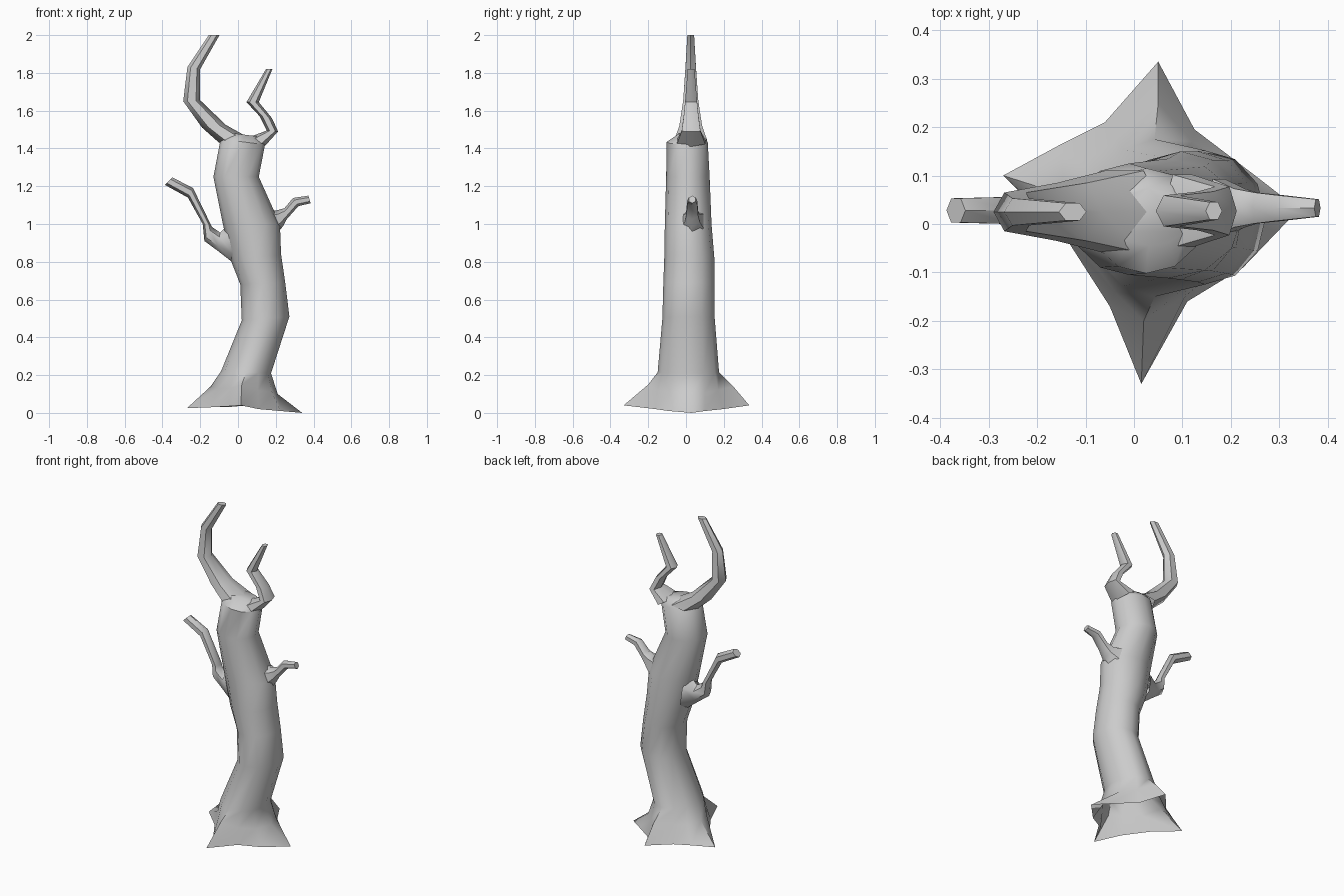
import bpy, bmesh, math


def section(a, b, y0, y1, n):
    """Elliptical ring through xz points a (left) and b (right), spanning y0..y1."""
    cx, cz, cy = (a[0] + b[0]) / 2, (a[1] + b[1]) / 2, (y0 + y1) / 2
    ux, uz, ry = (b[0] - a[0]) / 2, (b[1] - a[1]) / 2, (y1 - y0) / 2
    if n == 6:
        ry /= math.cos(math.pi / 6)
    pts = []
    for i in range(n):
        t = 2 * math.pi * i / n
        pts.append((cx + ux * math.cos(t), cy + ry * math.sin(t), cz + uz * math.cos(t)))
    return pts


def skin(name, rings, cap_end=True):
    """Bridge consecutive rings with quads, smooth shaded."""
    bm = bmesh.new()
    loops = [[bm.verts.new(p) for p in r] for r in rings]
    n = len(loops[0])
    for lo, hi in zip(loops, loops[1:]):
        for i in range(n):
            j = (i + 1) % n
            bm.faces.new((lo[i], lo[j], hi[j], hi[i]))
    if cap_end:
        bm.faces.new(loops[-1])
    bmesh.ops.recalc_face_normals(bm, faces=bm.faces)
    me = bpy.data.meshes.new(name)
    bm.to_mesh(me)
    bm.free()
    ob = bpy.data.objects.new(name, me)
    bpy.context.collection.objects.link(ob)
    bpy.ops.object.select_all(action='DESELECT')
    ob.select_set(True)
    bpy.context.view_layer.objects.active = ob
    bpy.ops.object.shade_smooth_by_angle(angle=math.radians(50))
    return ob


def branch(name, stations, yc):
    """Six-sided limb from (left point, right point, half depth) stations."""
    return skin(name, [section(a, b, yc - h, yc + h, 6) for a, b, h in stations])


# Root flare: four pointed roots with valleys between, open underneath
root_tips = [
    (0.34, 0.03, 0.0), (0.25, 0.10, 0.01), (0.125, 0.195, 0.02),
    (0.05, 0.335, 0.04), (-0.06, 0.21, 0.03), (-0.15, 0.165, 0.03),
    (-0.27, 0.10, 0.025), (-0.14, -0.03, 0.03), (-0.05, -0.17, 0.035),
    (0.015, -0.33, 0.04), (0.11, -0.16, 0.02), (0.225, -0.09, 0.01)]
root_tops = [
    (0.21, 0.03, 0.10), (0.19, 0.10, 0.11), (0.12, 0.17, 0.12),
    (0.05, 0.25, 0.14), (-0.035, 0.175, 0.13), (-0.10, 0.13, 0.13),
    (-0.145, 0.06, 0.14), (-0.105, -0.05, 0.13), (-0.04, -0.14, 0.13),
    (0.02, -0.20, 0.15), (0.105, -0.15, 0.12), (0.18, -0.085, 0.11)]

# Trunk: left point, right point, front y, back y
trunk = [
    ((-0.09, 0.22), (0.175, 0.21), -0.15, 0.175),
    ((0.02, 0.49), (0.272, 0.51), -0.125, 0.152),
    ((0.012, 0.68), (0.25, 0.69), -0.12, 0.15),
    ((-0.035, 0.80), (0.228, 0.84), -0.115, 0.15),
    ((-0.08, 1.00), (0.222, 1.00), -0.112, 0.135),
    ((-0.13, 1.25), (0.11, 1.25), -0.105, 0.125),
    ((-0.092, 1.45), (0.143, 1.42), -0.102, 0.115),
    ((-0.06, 1.485), (0.12, 1.462), -0.045, 0.075)]
skin("trunk", [root_tips, root_tops] + [section(*s, 12) for s in trunk])

# Two crown limbs growing from the fork
branch("crown_limb_left", [
    ((-0.10, 1.43), (0.06, 1.455), 0.085),
    ((-0.19, 1.51), (-0.065, 1.525), 0.06),
    ((-0.29, 1.65), (-0.20, 1.655), 0.04),
    ((-0.268, 1.83), (-0.20, 1.82), 0.028),
    ((-0.155, 2.0), (-0.098, 2.0), 0.018)], 0.025)
branch("crown_limb_right", [
    ((0.06, 1.46), (0.14, 1.41), 0.075),
    ((0.152, 1.495), (0.212, 1.49), 0.05),
    ((0.115, 1.57), (0.18, 1.56), 0.04),
    ((0.045, 1.645), (0.11, 1.645), 0.032),
    ((0.148, 1.82), (0.182, 1.82), 0.018)], 0.027)

# Two side branches
branch("side_branch_left", [
    ((-0.02, 0.79), (-0.05, 1.00), 0.07),
    ((-0.11, 0.86), (-0.095, 0.955), 0.042),
    ((-0.178, 0.91), (-0.138, 0.985), 0.034),
    ((-0.187, 1.00), (-0.143, 0.995), 0.03),
    ((-0.265, 1.14), (-0.238, 1.19), 0.028),
    ((-0.387, 1.207), (-0.348, 1.247), 0.025)], 0.028)
branch("side_branch_right", [
    ((0.15, 1.09), (0.20, 0.94), 0.06),
    ((0.195, 1.07), (0.24, 0.99), 0.04),
    ((0.245, 1.083), (0.258, 1.025), 0.032),
    ((0.292, 1.138), (0.32, 1.095), 0.026),
    ((0.372, 1.15), (0.385, 1.11), 0.018)], 0.033)
